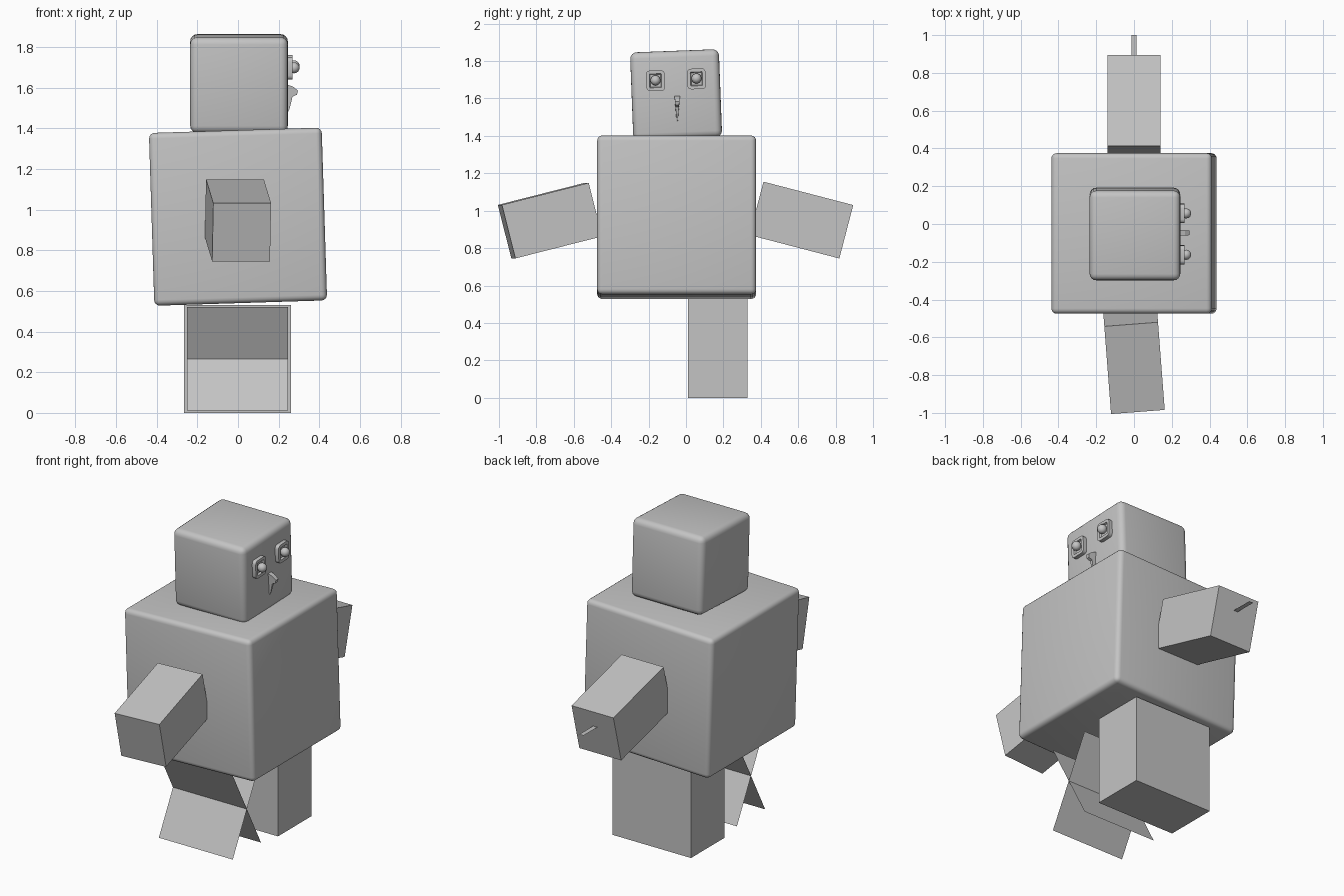
import bpy
import bmesh
from math import radians
from mathutils import Vector

old = bpy.data.objects.get("Cube")
if old:
    bpy.data.objects.remove(old, do_unlink=True)

grey = bpy.data.materials.new("plain grey")
grey.use_nodes = True
grey.diffuse_color = (0.55, 0.55, 0.55, 1)
grey.node_tree.nodes["Principled BSDF"].inputs["Base Color"].default_value = (0.55, 0.55, 0.55, 1)


def finish(name, bm, loc=(0, 0, 0), rot=(0, 0, 0), smooth=False):
    bmesh.ops.recalc_face_normals(bm, faces=bm.faces)
    mesh = bpy.data.meshes.new(name)
    bm.to_mesh(mesh)
    bm.free()
    mesh.materials.append(grey)
    obj = bpy.data.objects.new(name, mesh)
    bpy.context.collection.objects.link(obj)
    obj.location = loc
    obj.rotation_euler = [radians(a) for a in rot]
    if smooth:
        bpy.ops.object.select_all(action='DESELECT')
        obj.select_set(True)
        bpy.context.view_layer.objects.active = obj
        bpy.ops.object.shade_smooth_by_angle(angle=radians(40))
    return obj


def box(name, size, loc, rot=(0, 0, 0), bevel=0, segments=4):
    bm = bmesh.new()
    bmesh.ops.create_cube(bm, size=1)
    bmesh.ops.scale(bm, vec=size, verts=bm.verts)
    if bevel:
        bmesh.ops.bevel(bm, geom=bm.edges[:], offset=bevel, segments=segments,
                        profile=0.5, affect='EDGES')
    return finish(name, bm, loc, rot, bevel > 0)


def sheet(name, corners):
    bm = bmesh.new()
    bm.faces.new([bm.verts.new(c) for c in corners])
    return finish(name, bm)


# Torso and head, each leaning slightly
box("torso", (0.85, 0.85, 0.85), (0, -0.05, 0.965), (0, -1.8, 0), 0.028)
box("head", (0.48, 0.475, 0.47), (0.005, -0.053, 1.62), (2.2, 0, 0), 0.035)

# Arms
box("front_arm", (0.285, 0.48, 0.295), (0, -0.727, 0.947), (14.2, 0, 4.4))
box("back_arm", (0.28, 0.496, 0.295), (0, 0.617, 0.95), (-14.6, 0, 0))
sheet("hand_strip", [(x, y, 0.93) for x, y in
                     ((-0.014, 0.8), (0.014, 0.8), (0.014, 1), (-0.014, 1))])

# Solid leg, and the leg made of two crossing sheets
box("solid_leg", (0.525, 0.32, 0.53), (-0.002, 0.17, 0.265))
for name, top, bottom in (("leg_sheet_a", -0.4, -0.13), ("leg_sheet_b", -0.13, -0.4)):
    sheet(name, [(-0.25, top, 0.52), (0.245, top, 0.52),
                 (0.245, bottom, 0.012), (-0.25, bottom, 0.012)])


# Eyes: a rounded frame with a sunken socket and a stepped pupil
def eye(name, y, z):
    bm = bmesh.new()
    bmesh.ops.create_cube(bm, size=1)
    bmesh.ops.scale(bm, vec=(0.05, 0.1, 0.11), verts=bm.verts)
    along = [e for e in bm.edges if abs((e.verts[0].co - e.verts[1].co).x) > 0.01]
    bmesh.ops.bevel(bm, geom=along, offset=0.02, segments=3, profile=0.5, affect='EDGES')
    bm.normal_update()
    front = max(bm.faces, key=lambda f: f.calc_center_median().x)
    bmesh.ops.inset_region(bm, faces=[front], thickness=0.018, depth=0)
    bmesh.ops.inset_region(bm, faces=[front], thickness=0.004, depth=-0.012)
    finish(name + "_frame", bm, (0.243, y, z), (2.2, 0, 0), True)
    bm = bmesh.new()
    bmesh.ops.create_uvsphere(bm, u_segments=12, v_segments=8, radius=0.027)
    finish(name + "_pupil", bm, (0.276, y, z + 0.002), smooth=True)


eye("right_eye", -0.163, 1.695)
eye("left_eye", 0.056, 1.705)

# Narrow beak: a side profile, thick at the top and thin at the tip
profile = ((0.24, 1.615), (0.27, 1.605), (0.295, 1.585), (0.29, 1.565),
           (0.268, 1.555), (0.255, 1.5), (0.24, 1.465))
bm = bmesh.new()
sides = []
for s in (-1, 1):
    verts = [bm.verts.new(Vector((x, -0.047 + s * max(0.002, (z - 1.465) * 0.1), z)))
             for x, z in profile]
    bm.faces.new(verts)
    sides.append(verts)
for i in range(len(profile)):
    j = (i + 1) % len(profile)
    bm.faces.new((sides[0][i], sides[0][j], sides[1][j], sides[1][i]))
finish("beak", bm)
